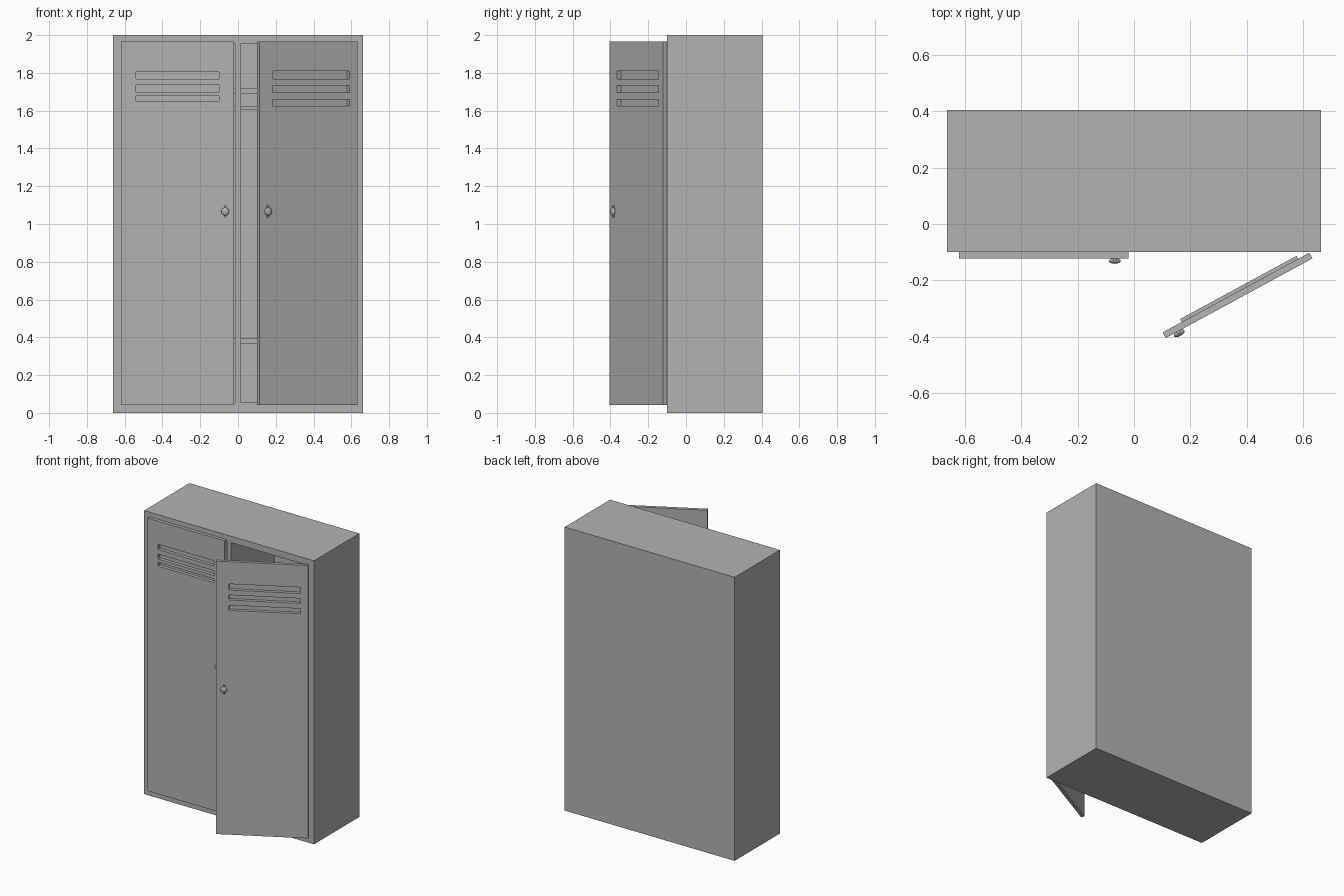
import bpy
from math import radians
from mathutils import Vector

scene_cube = bpy.data.objects.get("Cube")
if scene_cube:
    bpy.data.objects.remove(scene_cube, do_unlink=True)

grey = bpy.data.materials.new("locker_grey")
grey.use_nodes = True
colour = (0.45, 0.45, 0.45, 1)
grey.diffuse_color = colour
grey.node_tree.nodes["Principled BSDF"].inputs["Base Color"].default_value = colour


def box(name, x, y, z):
    """Box from three (low, high) ranges."""
    bpy.ops.mesh.primitive_cube_add(size=1)
    ob = bpy.context.object
    ob.name = name
    for v in ob.data.vertices:
        v.co = Vector([(a + b) / 2 + c * (b - a) for c, (a, b) in zip(v.co, (x, y, z))])
    ob.data.materials.append(grey)
    return ob


def cut(target, *ranges):
    """Carve a box-shaped opening out of the target."""
    cutter = box("cutter", *ranges)
    cutter.hide_render = True
    mod = target.modifiers.new("opening", "BOOLEAN")
    mod.operation = "DIFFERENCE"
    mod.solver = "EXACT"
    mod.object = cutter
    bpy.context.view_layer.objects.active = target
    bpy.ops.object.modifier_apply(modifier=mod.name)
    bpy.data.objects.remove(cutter, do_unlink=True)


# Cabinet with two compartments
cabinet = box("cabinet", (-0.663, 0.663), (-0.1, 0.405), (0, 2))
compartments = {"right": (-0.62, -0.015), "left": (0.015, 0.62)}
for side, span in compartments.items():
    cut(cabinet, span, (-0.2, 0.385), (0.055, 1.955))
    # Shelves and rear rail
    box(side + "_lower_shelf", span, (-0.06, 0.386), (0.367, 0.395))
    box(side + "_upper_shelf", span, (-0.06, 0.386), (1.605, 1.625))
    box(side + "_rear_rail", span, (0.365, 0.386), (1.69, 1.72))


def door(side, hinge, sign, angle, width, slot_span, slots, knob_u):
    """Door built along x from its hinge, with vents, vent cover and knob."""
    def along(a, b):
        return tuple(sorted((sign * a, sign * b)))

    panel = box(side + "_door", along(0, width), (-0.023, 0), (0.042, 1.967))
    for z in slots:
        cut(panel, along(*slot_span), (-0.1, 0.1), z)
    a, b = slot_span
    cover = box(side + "_vent_cover", along(a - 0.005, b + 0.005), (0, 0.012), (1.61, 1.825))

    # Knob: round cap on a short stem, with a small upright plate
    u = sign * knob_u
    plate = box(side + "_knob_plate", (u - 0.006, u + 0.006), (-0.032, -0.02), (1.035, 1.097))
    bpy.ops.mesh.primitive_cylinder_add(vertices=16, radius=0.012, depth=0.014,
                                        location=(u, -0.028, 1.066), rotation=(radians(90), 0, 0))
    stem = bpy.context.object
    stem.name = side + "_knob_stem"
    bpy.ops.mesh.primitive_uv_sphere_add(segments=20, ring_count=12, radius=0.021,
                                         location=(u, -0.031, 1.066))
    knob = bpy.context.object
    knob.name = side + "_knob"
    knob.scale.y = 0.48
    for ob in (stem, knob):
        ob.data.materials.append(grey)
        bpy.ops.object.select_all(action="DESELECT")
        ob.select_set(True)
        bpy.context.view_layer.objects.active = ob
        bpy.ops.object.shade_smooth_by_angle(angle=radians(40))

    # Hang the whole assembly on its hinge
    pivot = bpy.data.objects.new(side + "_hinge", None)
    bpy.context.collection.objects.link(pivot)
    pivot.hide_render = True
    pivot.location = hinge
    pivot.rotation_euler.z = radians(angle)
    for ob in (panel, cover, plate, stem, knob):
        ob.parent = pivot


# Closed door on the right, open door on the left
door("right", (-0.62, -0.1, 0), 1, 0, 0.6, (0.08, 0.52),
     [(1.767, 1.804), (1.70, 1.735), (1.65, 1.677)], 0.552)
door("left", (0.622, -0.102, 0), -1, 28.5, 0.592, (0.05, 0.51),
     [(1.767, 1.81), (1.697, 1.732), (1.624, 1.66)], 0.542)
bpy.context.view_layer.update()
